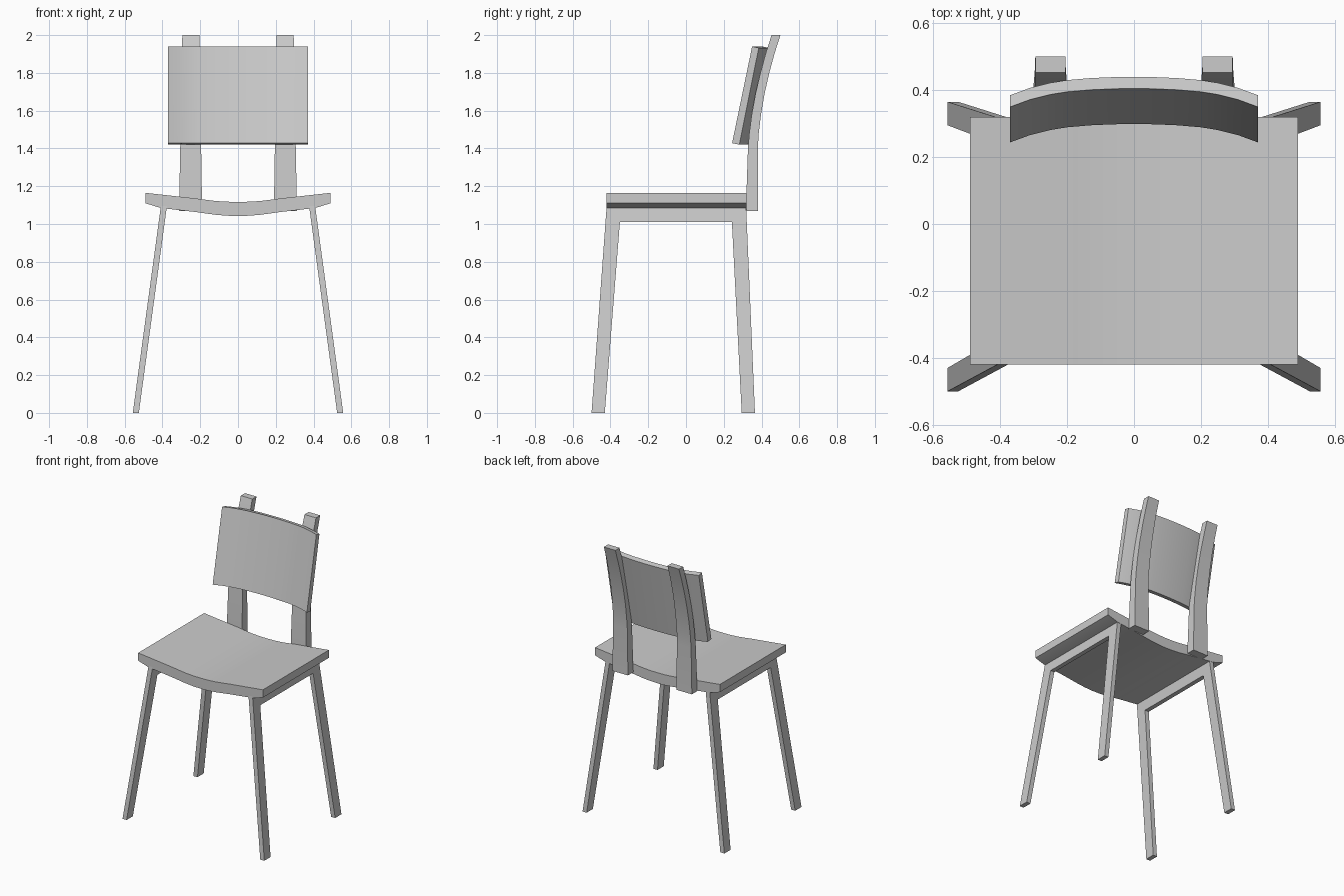
import bpy
from mathutils import Vector

if "Cube" in bpy.data.objects:
    bpy.data.objects.remove(bpy.data.objects["Cube"])


def loft(name, loops):
    """Solid skinned through equal-length closed loops, with capped ends."""
    n = len(loops[0])
    verts = [p for loop in loops for p in loop]
    faces = []
    for k in range(len(loops) - 1):
        a, b = k * n, (k + 1) * n
        faces += [(a + i, a + (i + 1) % n, b + (i + 1) % n, b + i) for i in range(n)]
    faces += [tuple(range(n))[::-1], tuple(range(len(verts) - n, len(verts)))]
    me = bpy.data.meshes.new(name)
    me.from_pydata(verts, [], faces)
    ob = bpy.data.objects.new(name, me)
    bpy.context.collection.objects.link(ob)
    # consistent outward normals
    bpy.context.view_layer.objects.active = ob
    bpy.ops.object.select_all(action='DESELECT')
    ob.select_set(True)
    bpy.ops.object.mode_set(mode='EDIT')
    bpy.ops.mesh.select_all(action='SELECT')
    bpy.ops.mesh.normals_make_consistent(inside=False)
    bpy.ops.object.mode_set(mode='OBJECT')
    bpy.ops.object.shade_smooth_by_angle(angle=0.2)
    return ob


def mirrored(half):
    """Full left-to-right run from points given for x >= 0, starting at x = 0."""
    return [(-p[0], *p[1:]) for p in half[:0:-1]] + half


# Seat: dished profile in x-z, extruded front to back
top = mirrored([(0, 1.117), (0.06, 1.118), (0.12, 1.122), (0.17, 1.128), (0.22, 1.135), (0.49, 1.165)])
bottom = mirrored([(0, 1.042), (0.06, 1.044), (0.12, 1.049), (0.17, 1.056), (0.22, 1.063), (0.41, 1.085), (0.49, 1.11)])
outline = top + bottom[::-1]
loft("seat", [[(x, y, z) for x, z in outline] for y in (-0.42, 0.32)])

# Side frames: front leg, rail and back leg in one leaning U-shaped plate
u_shape = [(-0.50, 0), (-0.42, 1.095), (0.318, 1.095), (0.365, 0), (0.295, 0),
           (0.243, 1.01), (-0.35, 1.01), (-0.43, 0)]
for side, label in ((1, "right"), (-1, "left")):
    plates = [[(side * (base - 0.148 * z / 1.09), y, z) for y, z in u_shape]
              for base in (0.525, 0.557)]
    loft(label + "_leg_frame", plates)

# Back posts: tapering strips that bend backwards (z, front y, back y, inner x, outer x)
sections = [(1.07, 0.317, 0.38, 0.19, 0.312), (1.40, 0.328, 0.38, 0.195, 0.306),
            (1.48, 0.335, 0.385, 0.197, 0.304), (1.58, 0.348, 0.397, 0.198, 0.302),
            (1.69, 0.368, 0.416, 0.20, 0.30), (1.80, 0.394, 0.441, 0.202, 0.298),
            (1.90, 0.421, 0.468, 0.204, 0.296), (2.0, 0.453, 0.50, 0.205, 0.295)]
for side, label in ((1, "right"), (-1, "left")):
    loft(label + "_back_post",
         [[(side * xi, yf, z), (side * xo, yf, z), (side * xo, yb, z), (side * xi, yb, z)]
          for z, yf, yb, xi, xo in sections])

# Backrest: curved panel leaning back
arc = mirrored([(0, 0), (0.06, -0.001), (0.13, -0.004), (0.20, -0.010),
                (0.25, -0.018), (0.31, -0.033), (0.37, -0.055)])


def panel_loop(yf, zf, yb, zb):
    return ([(x, yf + d, zf) for x, d in arc] +
            [(x, yb + d, zb) for x, d in arc[::-1]])


loft("backrest", [panel_loop(0.299, 1.428, 0.337, 1.42), panel_loop(0.405, 1.94, 0.44, 1.932)])
